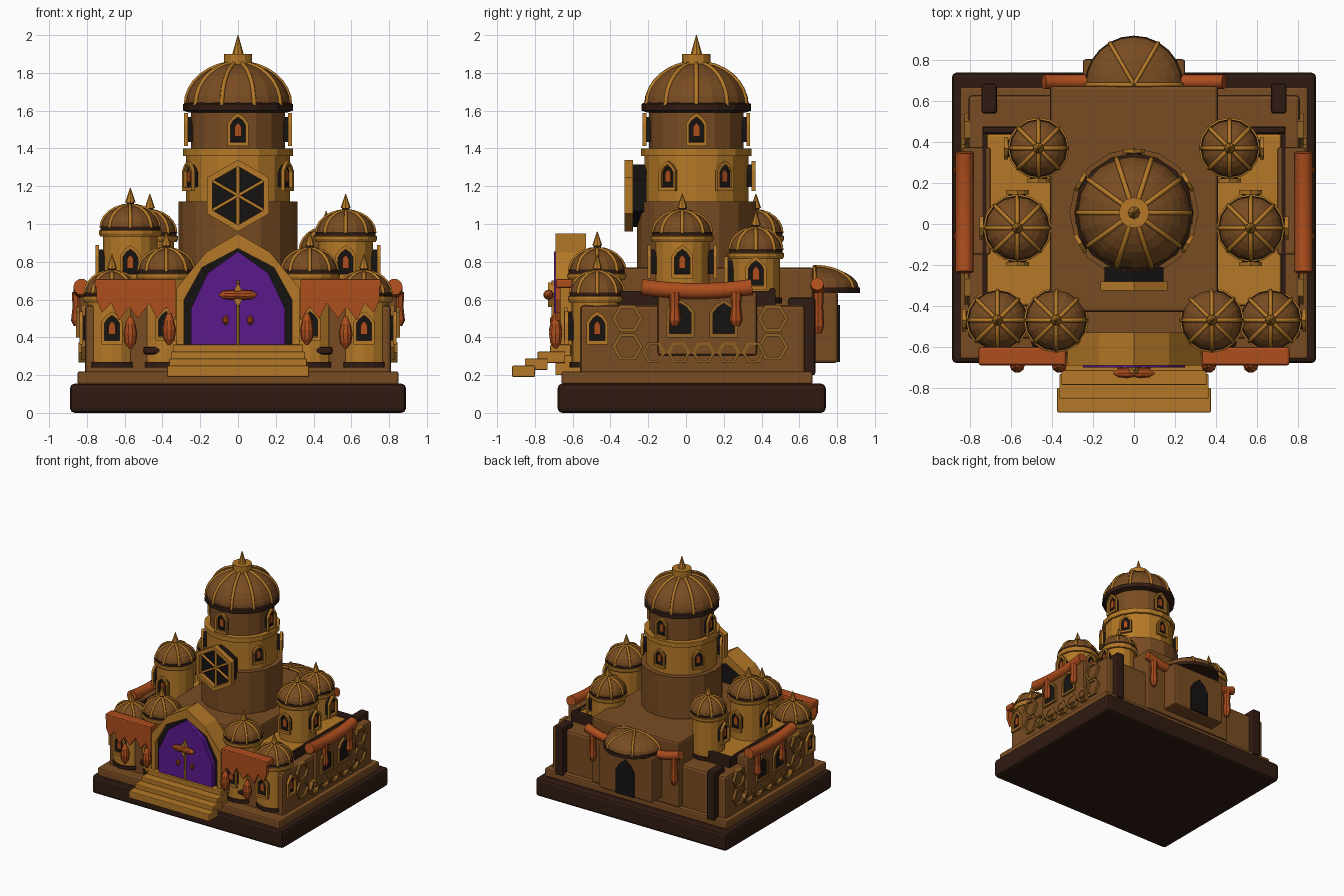
import bpy, bmesh
from math import sin, cos, pi, radians
from mathutils import Vector

if "Cube" in bpy.data.objects:
    bpy.data.objects.remove(bpy.data.objects["Cube"])

def mat(name, c):
    m = bpy.data.materials.new(name)
    m.diffuse_color = (*c, 1)
    m.use_nodes = True
    m.node_tree.nodes["Principled BSDF"].inputs["Base Color"].default_value = m.diffuse_color
    return m

GOLD = mat("gold", (0.46, 0.19, 0.02))
BROWN = mat("brown", (0.19, 0.072, 0.016))
TRIM = mat("trim", (0.28, 0.12, 0.018))
DARK = mat("dark", (0.03, 0.011, 0.006))
BLACK = mat("black", (0.008, 0.006, 0.006))
ORANGE = mat("orange", (0.42, 0.075, 0.012))
PURPLE = mat("purple", (0.10, 0.01, 0.26))

def make(name, verts, faces, m, loc=(0, 0, 0), rot=0):
    me = bpy.data.meshes.new(name)
    me.from_pydata(verts, [], faces)
    bm = bmesh.new()
    bm.from_mesh(me)
    bmesh.ops.recalc_face_normals(bm, faces=bm.faces)
    bm.to_mesh(me)
    bm.free()
    me.materials.append(m)
    ob = bpy.data.objects.new(name, me)
    ob.location, ob.rotation_euler.z = loc, rot
    bpy.context.collection.objects.link(ob)
    return ob

def box(name, x0, x1, y0, y1, z0, z1, m, bevel=0.012):
    v = [(x, y, z) for x in (x0, x1) for y in (y0, y1) for z in (z0, z1)]
    f = [(0, 1, 3, 2), (4, 6, 7, 5), (0, 4, 5, 1), (2, 3, 7, 6), (0, 2, 6, 4), (1, 5, 7, 3)]
    ob = make(name, v, f, m)
    if bevel:
        b = ob.modifiers.new("bevel", "BEVEL")
        b.width, b.segments = bevel, 2
    return ob

def lathe(name, prof, m, loc, n=16, sweep=2 * pi, start=0):
    """Revolve (radius, z) points; a partial sweep is closed through the axis."""
    full = sweep > 6.2
    cols = n if full else n + 1
    v = [(r * cos(start + sweep * i / n), r * sin(start + sweep * i / n), z) for i in range(cols) for r, z in prof]
    k = len(prof)
    f = [(i * k + j, (i + 1) % cols * k + j, (i + 1) % cols * k + j + 1, i * k + j + 1)
         for i in range(n) for j in range(k - 1)]
    f += [[i * k for i in range(cols)], [i * k + k - 1 for i in range(cols)]]
    if not full:
        f += [list(range(k)) , list(range(n * k, n * k + k))]
    return make(name, v, f, m, loc)

def prism(name, pts, d0, d1, m, loc, face=-90, hole=None):
    """Extrude a (sideways, up) outline outward from d0 to d1, facing an angle."""
    k = len(pts)
    v = [(u, -d, w) for d in (d0, d1) for u, w in pts]
    idx = [(i, (i + 1) % k) for i in range(k)]
    f = [(i, j, k + j, k + i) for i, j in idx]
    if hole:
        v += [(u, -d, w) for d in (d0, d1) for u, w in hole]
        f += [(2*k + i, 2*k + j, 3*k + j, 3*k + i) for i, j in idx]
        f += [(i, j, 2*k + j, 2*k + i) for i, j in idx] + [(k + i, k + j, 3*k + j, 3*k + i) for i, j in idx]
    else:
        f += [list(range(k)), list(range(k, 2 * k))]
    return make(name, v, f, m, loc, radians(face + 90))

def tubes(name, paths, r, m, res=1):
    cu = bpy.data.curves.new(name, "CURVE")
    cu.dimensions, cu.bevel_depth, cu.bevel_resolution, cu.use_fill_caps = "3D", r, res, True
    for p in paths:
        s = cu.splines.new("POLY")
        s.points.add(len(p) - 1)
        for q, c in zip(s.points, p):
            q.co = (*c, 1)
    cu.materials.append(m)
    ob = bpy.data.objects.new(name, cu)
    bpy.context.collection.objects.link(ob)

def arch(w, h):
    return [(-w, -h), (w, -h), (w, .35 * h), (.6 * w, .72 * h), (0, h), (-.6 * w, .72 * h), (-w, .35 * h)]

def ngon(r, n=6, a0=pi / 2):
    return [(r * cos(a0 + 2 * pi * i / n), r * sin(a0 + 2 * pi * i / n)) for i in range(n)]

def window(x, y, z, r, face, s=1):
    loc = (x, y, z)
    prism("window_recess", arch(.042*s, .066*s), r - .04, r + .02, BLACK, loc, face)
    prism("window_glow", arch(.018*s, .036*s), r, r + .03, ORANGE, loc, face)
    prism("window_frame", arch(.056*s, .088*s), r + .02, r + .04, GOLD, loc, face, arch(.04*s, .068*s))

def dome_prof(r, h, z, steps=6):
    return [(max(r * cos(pi / 2 * i / steps), .004), z + h * sin(pi / 2 * i / steps)) for i in range(steps + 1)]

def ribs(name, x, y, prof, angles, rad):
    tubes(name, [[(x + r * cos(a), y + r * sin(a), z) for r, z in prof] for a in angles], rad, GOLD)

def turret(x, y, r, z0, tip, faces, wz):
    zb = tip - .22
    loc = (x, y, 0)
    lathe("turret_body", [(r - .01, z0), (r - .01, zb - .03)], GOLD, loc)
    lathe("turret_foot", [(r, z0), (r, z0 + .03)], DARK, loc)
    lathe("turret_rim", [(r + .005, zb - .035), (r + .012, zb - .02), (r + .012, zb - .005), (r, zb)], GOLD, loc)
    lathe("turret_band", [(r + .004, zb - .005), (r + .004, zb + .018)], DARK, loc)
    p = dome_prof(r, .12, zb + .01)
    lathe("turret_dome", p, BROWN, loc)
    ribs("turret_ribs", x, y, p, [pi / 4 * i for i in range(8)], .01)
    lathe("turret_neck", [(.02, zb + .115), (.02, zb + .15)], DARK, loc, 8)
    lathe("turret_spike", [(.027, zb + .145), (.002, tip)], GOLD, loc, 8)
    for a in faces:
        window(x, y, wz, r - .01, a)

# plinth and main masses
box("base", -.89, .89, -.68, .74, 0, .155, DARK, .025)
box("plinth", -.85, .85, -.66, .67, .15, .22, BROWN)
box("main_body", -.81, .81, -.56, .63, .2, .57, BROWN, .02)
box("central_block", -.41, .41, -.43, .675, .22, .77, BROWN, .015)

for s in (-1, 1):
    def mbox(name, x0, x1, *rest):
        box(name, min(s * x0, s * x1), max(s * x0, s * x1), *rest)
    side = 0 if s > 0 else 180
    # wing terraces with dark edging
    mbox("terrace", .40, .72, -.40, .44, .5, .63, GOLD)
    mbox("terrace_edge_back", .40, .74, .44, .475, .5, .66, DARK)
    mbox("terrace_edge_side", .72, .74, -.38, .475, .5, .645, DARK, 0)
    mbox("rear_buttress", .67, .745, .54, .685, .2, .61, DARK)
    mbox("front_ledge", .30, .50, -.60, -.54, .31, .35, DARK)
    # side bay with windows and hexagon ornaments
    mbox("side_bay", .70, .84, -.15, .375, .305, .64, BROWN)
    for y in (-.03, .2):
        prism("bay_window", arch(.06, .085), .8, .85, BLACK, (0, y, .5), side)
        prism("bay_window_frame", arch(.075, .1), .82, .858, TRIM, (0, y, .5), side, arch(.057, .08))
    for y, z in [(-.31, .5), (.46, .5), (-.31, .35), (.46, .35)]:
        prism("hexagon_ring", ngon(.082, 6, 0), .8, .828, TRIM, (0, y, z), side, ngon(.062, 6, 0))
    for i in range(5):
        prism("hexagon_skirt", ngon(.062, 6, 0), .8, .845, TRIM, (0, -.17 + .132 * i, .32), side, ngon(.045, 6, 0))
    # rolled side awning with hanging ends
    tubes("side_awning_roll", [[(s * .828, -.235 + .0585 * i, .645 + .022 * ((i - 5) / 5) ** 2) for i in range(11)]], .044, ORANGE, 3)
    for y in (-.06, .265):
        lathe("awning_tie", [(.02, .46), (.034, .49), (.026, .56), (.03, .64)], ORANGE, (s * .85, y, 0), 8)
    # front banner with ragged hem
    hem = [(.72, .53), (.67, .58), (.63, .49), (.575, .56), (.53, .50), (.47, .58), (.43, .50), (.38, .56), (.33, .49)]
    sheet = [(.33, .70), (.75, .70), (.75, .60)] + hem
    prism("front_banner", [(s * u, w) for u, w in sheet], .665, .69, ORANGE, (0, 0, 0))
    mbox("banner_top", .33, .76, -.69, -.60, .66, .71, ORANGE)
    for x, z in [(.57, .42), (.365, .44)]:
        lathe("hanging_lantern", [(.008, z - .08), (.03, z - .05), (.037, z), (.026, z + .05), (.01, z + .09)],
              ORANGE, (s * x, -.69, 0), 10)
    # turrets
    turret(s * .57, -.02, .155, .58, 1.16 if s > 0 else 1.19, (-90, 90, side), .80)
    turret(s * .467, .37, .138, .58, 1.07 if s > 0 else 1.16, (-90, side), .74 if s > 0 else .8)
    turret(s * .38, -.47, .147, .24, .96, (-90,), .47)
    turret(s * .667, -.47, .143, .24, .84, (-90, side), .45)
    # front door furniture
    lathe("door_knob", [(.004, .465), (.016, .48), (.016, .5), (.004, .515)], ORANGE, (s * .065, -.705, 0), 8)
    # rear awning
    tubes("rear_awning_roll", [[(s * (.2 + .06 * i), .695, .635 + .003 * i * i) for i in range(5)]], .036, ORANGE, 2)
    lathe("rear_awning_tie", [(.016, .42), (.032, .46), (.026, .56), (.03, .65)], ORANGE, (s * .38, .70, 0), 8)

# central tower
T = (0, .055, 0)
lathe("tower_lower", [(.315, .75), (.315, 1.12)], BROWN, T)
lathe("tower_middle", [(.275, 1.1), (.275, 1.36), (.292, 1.36), (.292, 1.40), (.25, 1.40)], GOLD, T)
lathe("tower_upper", [(.25, 1.39), (.25, 1.61)], BROWN, T)
lathe("tower_band", [(.26, 1.59), (.29, 1.60), (.29, 1.635), (.27, 1.645)], DARK, T)
P = dome_prof(.277, .225, 1.63, 8)
lathe("tower_dome", P, BROWN, T, 20)
ribs("tower_ribs", 0, .055, P, [pi / 5 * i for i in range(10)], .012)
lathe("tower_lantern", [(.075, 1.83), (.075, 1.90)], GOLD, T, 12)
lathe("tower_spike", [(.03, 1.90), (.002, 2.0)], GOLD, T, 8)
for a in (-90, 0, 90, 180):
    window(0, .055, 1.5, .245, a)
for a in (-30, 30, 90, 150, 210):
    window(0, .055, 1.255, .272, a, .9)

# hexagonal rose window
R = (0, 0, 1.15)
prism("rose_recess", ngon(.165), .21, .285, BLACK, R)
prism("rose_frame", ngon(.19), .28, .325, GOLD, R, -90, ngon(.155))
tubes("rose_spokes", [[(0, -.295, 1.15), (u, -.295, 1.15 + w)] for u, w in ngon(.16)], .01, GOLD)

# front gate
outer = [(-.325, .2), (.325, .2), (.325, .66), (.17, .85), (0, .95), (-.17, .85), (-.325, .66)]
inner = [(-.285, .3), (.285, .3), (.285, .60), (.19, .77), (0, .87), (-.19, .77), (-.285, .60)]
panel = [(-.25, .34), (.25, .34), (.25, .55), (.16, .74), (0, .855), (-.16, .74), (-.25, .55)]
prism("gate_arch", outer, .53, .69, GOLD, (0, 0, 0), -90, inner)
prism("gate_recess", inner, .54, .66, BLACK, (0, 0, 0))
prism("gate_door", panel, .64, .70, PURPLE, (0, 0, 0))
tubes("gate_rod", [[(0, -.705, .36), (0, -.705, .70)]], .008, GOLD)
prism("gate_diamond", [(0, .56), (.035, .62), (0, .69), (-.035, .62)], .69, .73, GOLD, (0, 0, 0))
e = lathe("gate_handle", [(.006, -.1), (.022, -.075), (.027, -.03), (.02, 0), (.027, .03), (.022, .075), (.006, .1)],
          ORANGE, (0, -.728, .625), 10)
e.rotation_euler.y = pi / 2

# front steps
for i in range(4):
    y, w, z = -.92 + .067 * i, .375 - .01 * i, .25 + .037 * i
    box("step", -w, w, y, max(y + .11, -.64) if i > 1 else y + .12, z - .06, z, GOLD, .005)

# rear apse with half dome
box("apse_body", -.25, .25, .6, .805, .265, .64, BROWN, .015)
prism("apse_door", arch(.085, .15), .78, .815, BLACK, (0, 0, .42), 90)
D = dome_prof(.235, .115, .66)
lathe("apse_rim", [(.004, .635), (.24, .635), (.24, .665), (.004, .665)], DARK, (0, .68, 0), 12, pi)
lathe("apse_dome", [(.004, .66)] + D, BROWN, (0, .68, 0), 12, pi)
ribs("apse_ribs", 0, .68, D, [radians(a) for a in (0, 60, 120, 180)], .01)
